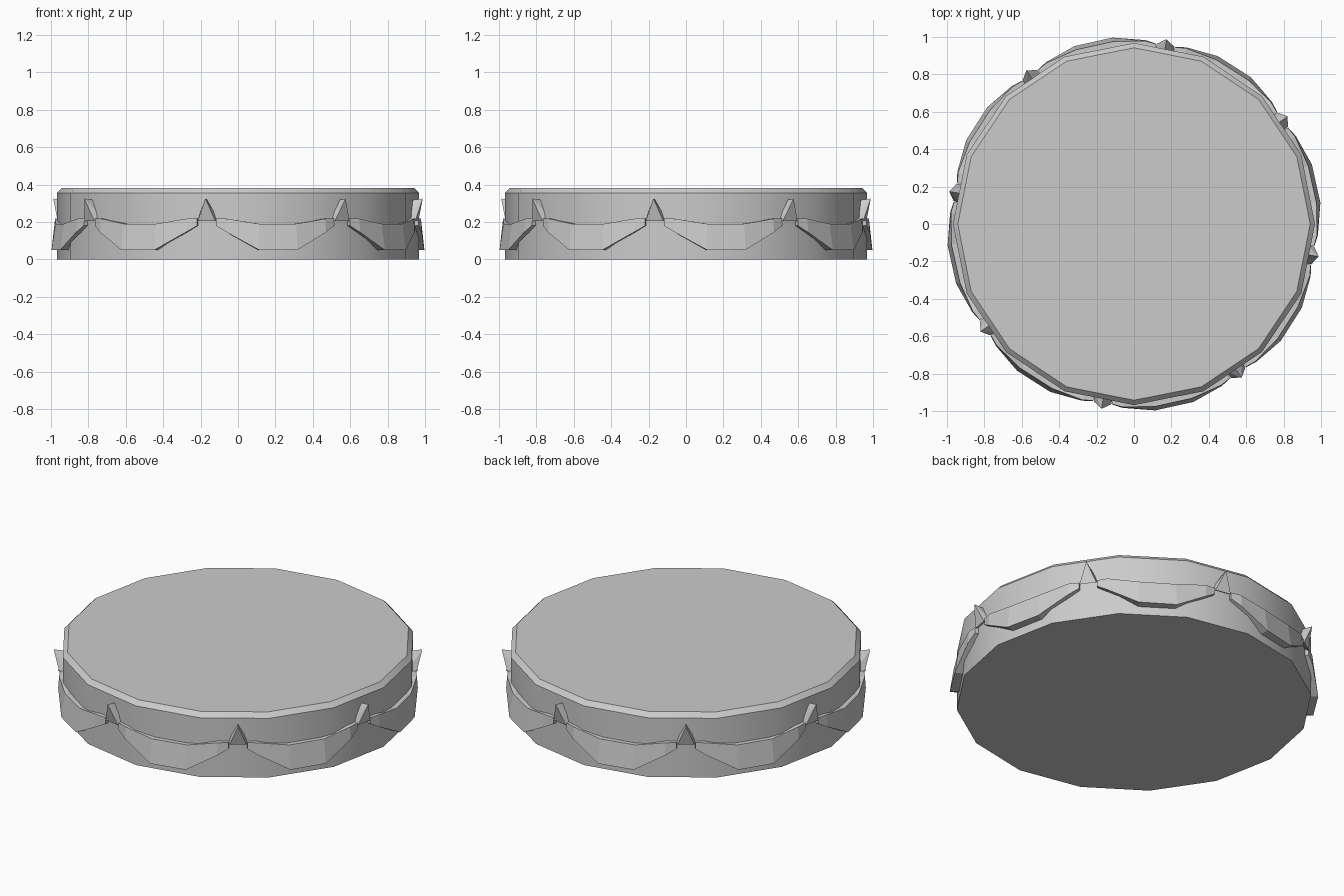
import bpy, bmesh
from math import sin, cos, radians, pi

if "Cube" in bpy.data.objects:
    bpy.data.objects.remove(bpy.data.objects["Cube"])


def polar(r, deg, z):
    a = radians(deg)
    return (r * cos(a), r * sin(a), z)


def finish(name, bm):
    bmesh.ops.recalc_face_normals(bm, faces=bm.faces)
    me = bpy.data.meshes.new(name)
    bm.to_mesh(me)
    bm.free()
    ob = bpy.data.objects.new(name, me)
    bpy.context.collection.objects.link(ob)
    return ob


def skin(bm, rings):
    """Bridge closed rings of points in order and cap both ends."""
    vs = [[bm.verts.new(p) for p in ring] for ring in rings]
    n = len(vs[0])
    for a, b in zip(vs, vs[1:]):
        for i in range(n):
            j = (i + 1) % n
            bm.faces.new((a[i], a[j], b[j], b[i]))
    bm.faces.new(vs[0])
    bm.faces.new(vs[-1])


# Round 16-sided body with a small bevel at the top
bm = bmesh.new()
skin(bm, [[polar(r, i * 22.5, z) for i in range(16)]
          for r, z in ((0.968, 0), (0.968, 0.355), (0.942, 0.382))])
body = finish("cake_body", bm)
bpy.context.view_layer.objects.active = body
body.select_set(True)
bpy.ops.object.shade_smooth_by_angle(angle=radians(30))

# Swag cross-sections: angle offset, top radius, bottom radius, top z, bottom z
half = [(19.5, 0.97, 0.972, 0.218, 0.18),
        (16, 0.98, 0.985, 0.217, 0.145),
        (6, 0.982, 1.003, 0.19, 0.05)]
sections = [(-a, *rest) for a, *rest in half] + half[::-1]

swags, spikes = bmesh.new(), bmesh.new()
for k in range(8):
    # Hanging icing swag
    mid = -77.5 + 45 * k
    skin(swags, [[polar(0.92, mid + a, zt), polar(rt, mid + a, zt),
                  polar(rb, mid + a, zb), polar(0.92, mid + a, zb)]
                 for a, rt, rb, zt, zb in sections])
    # Outward leaning spike between swags
    s = -100 + 45 * k
    pts = [polar(1.003, s, 0.325), polar(0.972, s - 2.8, 0.205),
           polar(0.972, s + 2.8, 0.205), polar(0.93, s + 3, 0.23),
           polar(0.93, s, 0.315), polar(0.93, s - 3, 0.23)]
    t, l, r, br, bt, bl = [spikes.verts.new(p) for p in pts]
    for f in ((t, l, r), (t, r, br), (t, br, bt), (t, bt, bl),
              (t, bl, l), (l, bl, br, r), (bl, bt, br)):
        spikes.faces.new(f)

finish("icing_swags", swags)
finish("icing_spikes", spikes)
